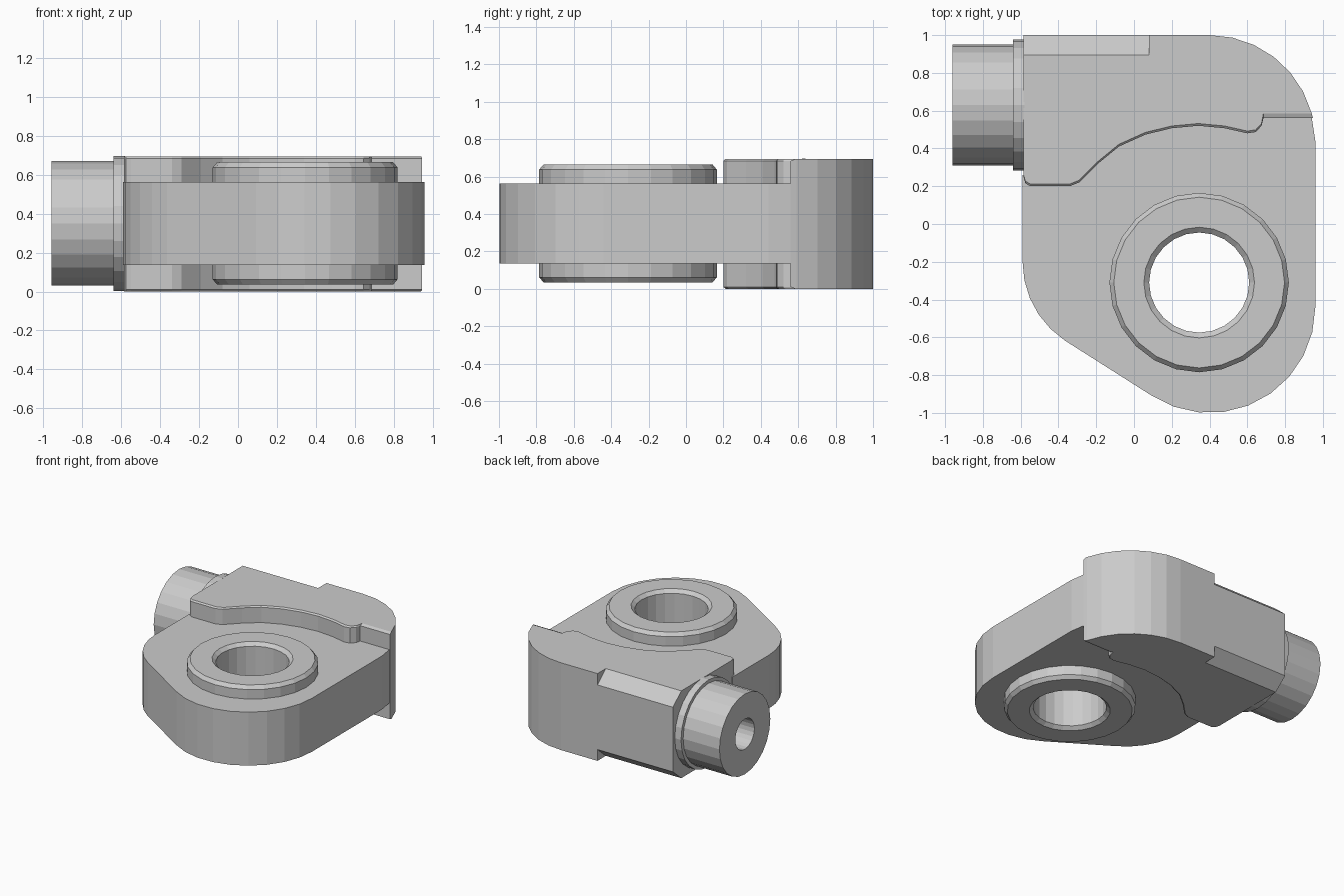
import bpy, bmesh
from math import sin, cos, pi, radians, sqrt
from mathutils import Vector, Matrix

if "Cube" in bpy.data.objects:
    bpy.data.objects.remove(bpy.data.objects["Cube"])

H = 0.695  # full block height


def finish(name, bm):
    bmesh.ops.recalc_face_normals(bm, faces=bm.faces)
    me = bpy.data.meshes.new(name)
    bm.to_mesh(me)
    bm.free()
    ob = bpy.data.objects.new(name, me)
    bpy.context.collection.objects.link(ob)
    return ob


def loft(name, loops):
    """Skin a stack of equal-length closed loops and cap both ends."""
    bm = bmesh.new()
    rows = [[bm.verts.new(p) for p in loop] for loop in loops]
    n = len(rows[0])
    for a, b in zip(rows, rows[1:]):
        for i in range(n):
            j = (i + 1) % n
            bm.faces.new((a[i], a[j], b[j], b[i]))
    bm.faces.new(rows[0][::-1])
    bm.faces.new(rows[-1])
    return finish(name, bm)


def lathe(name, profile, sides, matrix):
    """Revolve a closed (radius, height) profile around local z."""
    bm = bmesh.new()
    rings = [[bm.verts.new((r * cos(2 * pi * k / sides), r * sin(2 * pi * k / sides), z))
              for k in range(sides)] for r, z in profile]
    for a, b in zip(rings, rings[1:] + rings[:1]):
        for i in range(sides):
            j = (i + 1) % sides
            bm.faces.new((a[i], a[j], b[j], b[i]))
    bmesh.ops.transform(bm, matrix=matrix, verts=bm.verts)
    return finish(name, bm)


def cylinder(name, r, z0, z1, sides, matrix):
    ring = [(r * cos(2 * pi * k / sides), r * sin(2 * pi * k / sides)) for k in range(sides)]
    return loft(name, [[matrix @ Vector((x, y, z)) for x, y in ring] for z in (z0, z1)])


def arc(cx, cy, r, a0, a1, n):
    return [(cx + r * cos(radians(a0 + (a1 - a0) * i / n)),
             cy + r * sin(radians(a0 + (a1 - a0) * i / n))) for i in range(n + 1)]


def cut(ob, cutter):
    mod = ob.modifiers.new("cut", 'BOOLEAN')
    mod.operation = 'DIFFERENCE'
    mod.solver = 'EXACT'
    mod.object = cutter
    bpy.context.view_layer.objects.active = ob
    bpy.ops.object.modifier_apply(modifier=mod.name)
    bpy.data.objects.remove(cutter)


# Wavy front edge of the raised block, left to right
wave = [(-0.585, 0.25), (-0.575, 0.215), (-0.55, 0.2), (-0.34, 0.2), (-0.29, 0.22),
        (-0.19, 0.32), (-0.08, 0.41), (0.06, 0.473), (0.2, 0.507), (0.34, 0.52),
        (0.48, 0.507), (0.6, 0.48), (0.645, 0.487), (0.675, 0.52), (0.685, 0.56)]

# Eye plate: tapered rounded outline tucked into the block at the back
outline = ([(0.94, 0.57), (0.96, 0.44)] + arc(0.4, -0.44, 0.56, 0, -123.4, 9)
           + arc(-0.09, -0.2, 0.5, 236.6, 180, 5)
           + [(-0.59, 0.26)] + [(x, y + 0.03) for x, y in wave[2:]])
plate = loft("eye_plate", [[(x, y, z) for x, y in outline] for z in (0.137, 0.563)])
eye = Matrix.Translation((0.345, -0.31, 0))
cut(plate, cylinder("eye_cutter", 0.4, -0.1, 0.8, 24, eye))

# Bushing ring with chamfered rims
bush = [(0.265, 0.06), (0.293, 0.035), (0.452, 0.035), (0.475, 0.062)]
lathe("bushing_ring", bush + [(r, 0.70 - z) for r, z in bush[::-1]], 24, eye)


# Raised block with a fine bevel along the wavy edge
def block_loop(z, bevel):
    y_end = 0.56 + (0.025 if bevel else 0)
    front = [(x, y + (0.012 if bevel else 0)) for x, y in wave[:-1]] + [(0.685, y_end)]
    side = (0.4 + sqrt(0.56 ** 2 - (y_end - 0.44) ** 2), y_end)
    back = arc(0.4, 0.44, 0.56, 15.5, 90, 6)
    return [(x, y, z) for x, y in front + [side] + back + [(-0.585, 1.0)]]


block = loft("raised_block", [block_loop(0, True), block_loop(0.01, False),
                              block_loop(H - 0.01, False), block_loop(H, True)])

# Sloped reliefs on the back edge, top and bottom
wedge = [(0.86, 0.725), (1.05, 0.562), (1.05, 0.725)]
for flip in (False, True):
    cut(block, loft("relief_cutter", [[(x, y, H - z if flip else z) for y, z in wedge]
                                      for x in (-0.7, 0.08)]))

# Port neck: shoulder and spigot with a bore running on into the block
axis_x = Matrix.Translation((0, 0.63, 0.35)) @ Matrix.Rotation(pi / 2, 4, 'Y')
cut(block, cylinder("bore_cutter", 0.12, -0.8, -0.3, 20, axis_x))
lathe("port_neck", [(0.12, -0.96), (0.32, -0.96), (0.32, -0.64), (0.347, -0.64),
                    (0.347, -0.58), (0.12, -0.58)], 24, axis_x)
